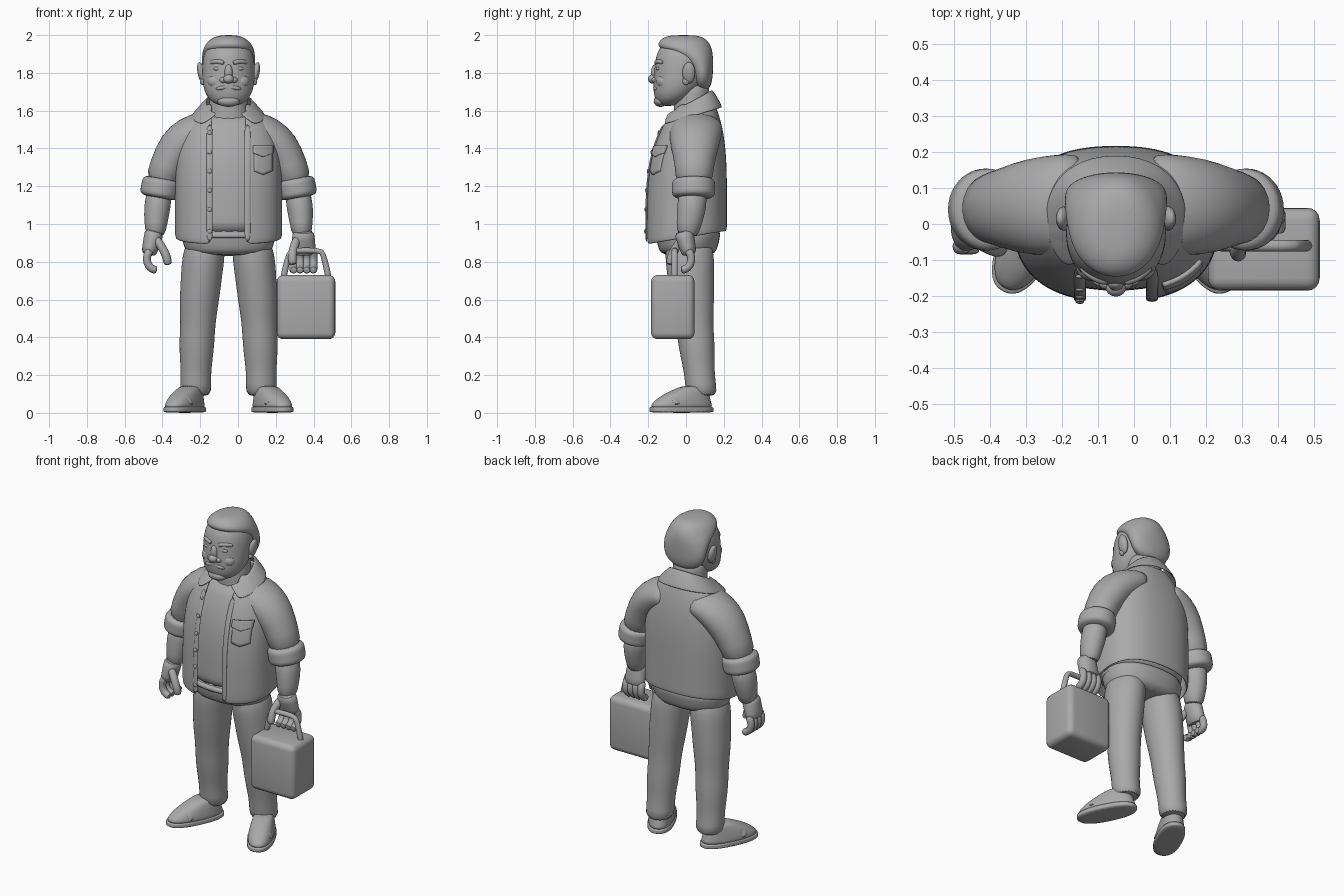
import bpy, bmesh, math
from mathutils import Vector

if "Cube" in bpy.data.objects:
    bpy.data.objects.remove(bpy.data.objects["Cube"])

MID = -.05  # symmetry axis of the figure
SIDES = ((-1, "right"), (1, "left"))
clay = bpy.data.materials.new("clay grey")
clay.use_nodes = True
clay.diffuse_color = (.4, .4, .4, 1)
clay.node_tree.nodes["Principled BSDF"].inputs["Base Color"].default_value = clay.diffuse_color


def finish(name, bm, subdiv=1, thick=0, fix=True):
    if fix:
        bmesh.ops.recalc_face_normals(bm, faces=bm.faces)
    mesh = bpy.data.meshes.new(name)
    bm.to_mesh(mesh)
    bm.free()
    mesh.materials.append(clay)
    obj = bpy.data.objects.new(name, mesh)
    bpy.context.collection.objects.link(obj)
    if thick:
        shell = obj.modifiers.new("Thickness", "SOLIDIFY")
        shell.thickness, shell.offset = thick, -1
    if subdiv:
        smooth = obj.modifiers.new("Smooth", "SUBSURF")
        smooth.levels = smooth.render_levels = subdiv
    bpy.ops.object.select_all(action="DESELECT")
    obj.select_set(True)
    bpy.context.view_layer.objects.active = obj
    bpy.ops.object.shade_smooth_by_angle(angle=math.radians(50))
    return obj


def loft(name, rows, sides=24, power=2, follow=False, subdiv=1, thick=0):
    """Skin rings (x, y, z, half_x, half_y, slope, gap); a gap leaves the front open."""
    bm, rings = bmesh.new(), []
    rows = list(rows)
    centres = [Vector(row[:3]) for row in rows]
    for i, row in enumerate(rows):
        half_x, half_y, slope, gap = (*row[3:], 0, 0)[:4]
        along = centres[min(i + 1, len(rows) - 1)] - centres[max(i - 1, 0)]
        u, v = Vector((1, 0, 0)), Vector((0, 1, 0))
        if follow:
            along.normalize()
            u = v.cross(along).normalized()
            v = along.cross(u)
        start = math.asin((gap / half_x) ** (power / 2))
        spans = sides - 1 if gap else sides
        ring = []
        for k in range(sides):
            angle = start + (math.tau - 2 * start) * k / spans
            s, c = math.sin(angle), -math.cos(angle)
            p = centres[i] + u * half_x * math.copysign(abs(s) ** (2 / power), s)
            p += v * half_y * math.copysign(abs(c) ** (2 / power), c)
            p.z += slope * p.y
            ring.append(bm.verts.new(p))
        rings.append(ring)
    for low, high in zip(rings, rings[1:]):
        for k in range(spans):
            n = (k + 1) % sides
            bm.faces.new((low[k], low[n], high[n], high[k]))
    if not gap:
        bm.faces.new(rings[0])
        bm.faces.new(rings[-1])
    return finish(name, bm, subdiv, thick, fix=not gap)


def tube(name, points, radius, flat=1, sides=8):
    return loft(name, [(*p, radius, radius * flat) for p in points], sides, follow=True)


def ball(name, centre, size, turn=0):
    bm = bmesh.new()
    bmesh.ops.create_uvsphere(bm, u_segments=20, v_segments=12, radius=1)
    bmesh.ops.scale(bm, vec=size, verts=bm.verts)
    obj = finish(name, bm, subdiv=0)
    obj.location, obj.rotation_euler.y = centre, turn


def fractions(count):
    return [k / count for k in range(count + 1)]


def dome(count):
    """Heights from bottom to top of a rounded block, with the girth at each."""
    for t in fractions(count):
        u = math.sin((2 * t - 1) * 1.35)
        yield u, (1 - abs(u) ** 3) ** .45


# Torso: one rule for the body shape, shared by jacket and undershirt
def torso(t, inset=0):
    return .05 * t ** 3, .925 + .715 * t, .285 * (1 - .55 * t ** 6) - inset, .217 * (1 - .53 * t ** 4) - inset


def torso_rows(ts, inset, gap):
    for t in ts:
        y, z, wide, deep = torso(t, inset)
        yield MID, y, z, wide, deep, 0 if t else .17, gap


loft("undershirt", torso_rows([.02 + .9 * t for t in fractions(9)], .03, 0), power=2.3)
jacket = loft("jacket", torso_rows(fractions(10), 0, .09), 34, 2.4, subdiv=2, thick=.016)
loft("collar", [(MID, .015, 1.565 + .075 * t, .2 - .08 * t, .18 - .055 * t, .27 + .25 * t, .14 - .08 * t)
                for t in fractions(2)], 30, 2.2, subdiv=2, thick=.012)
for side, label in SIDES:
    edge = []
    for t in fractions(6):
        y, z, wide, deep = torso(t * .85)
        front = y - deep * (1 - (.1 / wide) ** 2.4) ** (1 / 2.4)
        edge.append(Vector((MID + side * .1, front, z if t else z - .03)))
    tube(label + "_button_band", edge, .018, flat=.4)
    if label == "right":
        for low, high in zip(edge, edge[1:]):
            ball("button", (low + high) / 2 - Vector((0, .006, 0)), (.012, .006, .012))


# Chest pocket and flap laid onto the jacket
def patch(name, left, right, bottom, top, lift):
    bm = bmesh.new()
    bmesh.ops.create_grid(bm, x_segments=8, y_segments=8, size=.5)
    for v in bm.verts:
        u, t = v.co.x + .5, v.co.y + .5
        point = .02 * (1 - abs(2 * u - 1)) * (1 - t)
        v.co = (left + (right - left) * u, -.4, bottom + (top - bottom) * t - point)
    obj = finish(name, bm, subdiv=0, fix=False)
    wrap = obj.modifiers.new("Lay on", "SHRINKWRAP")
    wrap.target, wrap.wrap_method, wrap.offset = jacket, "PROJECT", lift
    wrap.use_project_y = True
    shell = obj.modifiers.new("Thickness", "SOLIDIFY")
    shell.thickness, shell.offset = .012, 0


patch("chest_pocket", .085, .18, 1.28, 1.4, lift=.002)
patch("pocket_flap", .08, .185, 1.375, 1.415, lift=.009)


# Arms: rows give distance out from the axis, depth position, height and radius
def arm(name, side, rows):
    loft(name, [(MID + side * out, y, z, r, r * 1.1 + .25 * max(0, .3 - out)) for out, y, z, r in rows],
         20, follow=True)


for side, label in SIDES:
    arm(label + "_sleeve", side, [(.07, .06, 1.52, .07), (.13, .055, 1.51, .09), (.2, .05, 1.475, .105),
                                  (.27, .045, 1.41, .11), (.33, .045, 1.3, .092), (.36, .04, 1.2, .092)])
    arm(label + "_cuff", side, [(.35 + .02 * t, .04, 1.245 - .11 * t, .08 + .025 * (1 - abs(2 * t - 1) ** 6))
                                for t in fractions(8)])
    arm(label + "_forearm", side, [(.36, .04, 1.2, .07), (.38, .03, 1.08, .072),
                                   (.385, .015, 1, .06), (.388, .005, .93, .052)])


# Hands: the same curled hand, seen along y on the right and along x on the left
def place_right(across, out, z):
    return -.475 - out, across - .01, z


def place_left(across, out, z):
    return .346 + across, .02 + out, z


for label, place in (("right", place_right), ("left", place_left)):
    palm = []
    for t in fractions(3):
        halves = (.054 - .014 * t, .058 + .012 * t)
        palm.append((*place(0, -.035 * (1 - t), .97 - .14 * t), *(halves if label == "right" else halves[::-1])))
    loft(label + "_palm", palm, 16, follow=True)
    for k in range(4):
        curl = [.55 * bend - 1 for bend in range(6)]
        tube(label + "_finger", [place(.035 * (k - 1.5), .05 * math.cos(a) - .04, .815 - .06 * math.sin(a))
                                 for a in curl], .024)
    tube(label + "_thumb", [place(-.03 - .03 * math.sin(2.2 * t), -.035 - .07 * math.sin(1.6 * t), .93 - .15 * t)
                            for t in fractions(4)], .025)

# Trousers
loft("trouser_seat", [(MID, .01, .98 - .15 * t, .25 - .04 * t ** 3, .175 - .035 * t ** 2) for t in fractions(4)], power=2.3)
loft("waistband", [(MID, 0, .92 + .04 * t, .25, .18) for t in fractions(3)], power=2.3)
for side, label in SIDES:
    rows = []
    for t in fractions(12):
        crease = .004 * math.cos(t * 20) * (1 - t)
        tuck = 1 - .35 * t ** 16
        rows.append((MID + side * (.174 - .055 * t ** 2), .015 + .07 * (1 - t) ** 1.4, .08 + .86 * t,
                     (.08 + .045 * t ** 1.3 + crease) * tuck, (.08 + .068 * t ** 1.4 + crease) * tuck))
    loft(label + "_trouser_leg", rows)
    # Shoes: sole, upper and crossing strap, turned outwards
    upper = []
    for t in fractions(6):
        deep = .18 - .115 * t ** 1.7
        upper.append((0, .18 - .035 * t - deep, .02 + .125 * t, .075 - .025 * t ** 2, deep))
    arch = [math.pi * t for t in fractions(6)]
    shoe = [loft(label + "_sole", [(0, 0, .035 * t, .078, .183) for t in fractions(4)], 28, 2.4),
            loft(label + "_shoe_upper", upper, 28, 2.3),
            tube(label + "_shoe_strap", [(.07 * math.cos(a), -.06, .04 + .067 * math.sin(a)) for a in arch], .008, flat=3)]
    for part in shoe:
        part.location = (MID + side * .232, -.024, 0)
        part.rotation_euler.z = side * math.radians(26)

# Head, neck and hair
loft("neck", [(MID, .03, 1.48 + .28 * t, .1 + .04 * (1 - t) ** 4, .095) for t in fractions(4)])
skull, cap = [], []
for u, girth in dome(10):
    jaw = ((1 - u) / 2) ** 3
    skull.append((MID, -.015 - .085 * jaw, 1.805 + .185 * u, .14 * girth, .15 * girth * (1 - .3 * jaw)))
    hairline = .03 - .2 * min(1, .65 * (1 + u)) ** 4
    back = .144
    cap.append((MID, (back + hairline) / 2, 1.855 + .149 * u, .143 * girth, (back - hairline) / 2 * girth ** .7))
loft("head", skull, power=2.1, subdiv=2)
loft("hair", cap, power=2.1, subdiv=2)

# Face
ball("nose_bridge", (MID, -.165, 1.8), (.022, .02, .045))
ball("nose_tip", (MID, -.177, 1.768), (.028, .024, .024))
ball("chin", (MID, -.135, 1.65), (.06, .036, .03))
tube("lower_lip", [(MID + .04 * s, -.162 + .015 * s * s, 1.686 + .013 * s * s) for s in (-1, 0, 1)], .011)
for side, label in SIDES:
    def feature(part, out, y, z, size, turn=0):
        ball(label + part, (MID + side * out, y, z), size, side * turn)
    feature("_nostril", .028, -.163, 1.762, (.02, .018, .016))
    feature("_cheek", .066, -.116, 1.755, (.046, .042, .04))
    feature("_eye", .056, -.146, 1.822, (.024, .013, .011))
    feature("_moustache", .03, -.157, 1.722, (.037, .018, .013), turn=.2)
    feature("_ear", .144, .015, 1.8, (.02, .034, .058), turn=.2)
    feature("_ear_lobe", .138, 0, 1.755, (.014, .018, .02))
    tube(label + "_brow", [(MID + side * (.02 + .08 * t), -.16 + .045 * t * t, 1.85 + .012 * math.sin(3 * t))
                           for t in fractions(3)], .013)

# Carry case with handle
bm = bmesh.new()
bmesh.ops.create_cube(bm, size=1)
bmesh.ops.scale(bm, vec=(.31, .23, .34), verts=bm.verts)
bmesh.ops.bevel(bm, geom=bm.edges[:], offset=.035, segments=4, profile=.5, affect="EDGES")
finish("case_body", bm, subdiv=0).location = (.36, -.07, .56)
half = [(.12, .71), (.117, .73), (.09, .85), (.075, .86)]
tube("case_handle", [(.36 - x, -.06, z) for x, z in half] + [(.36 + x, -.06, z) for x, z in half[::-1]], .017, sides=12)
